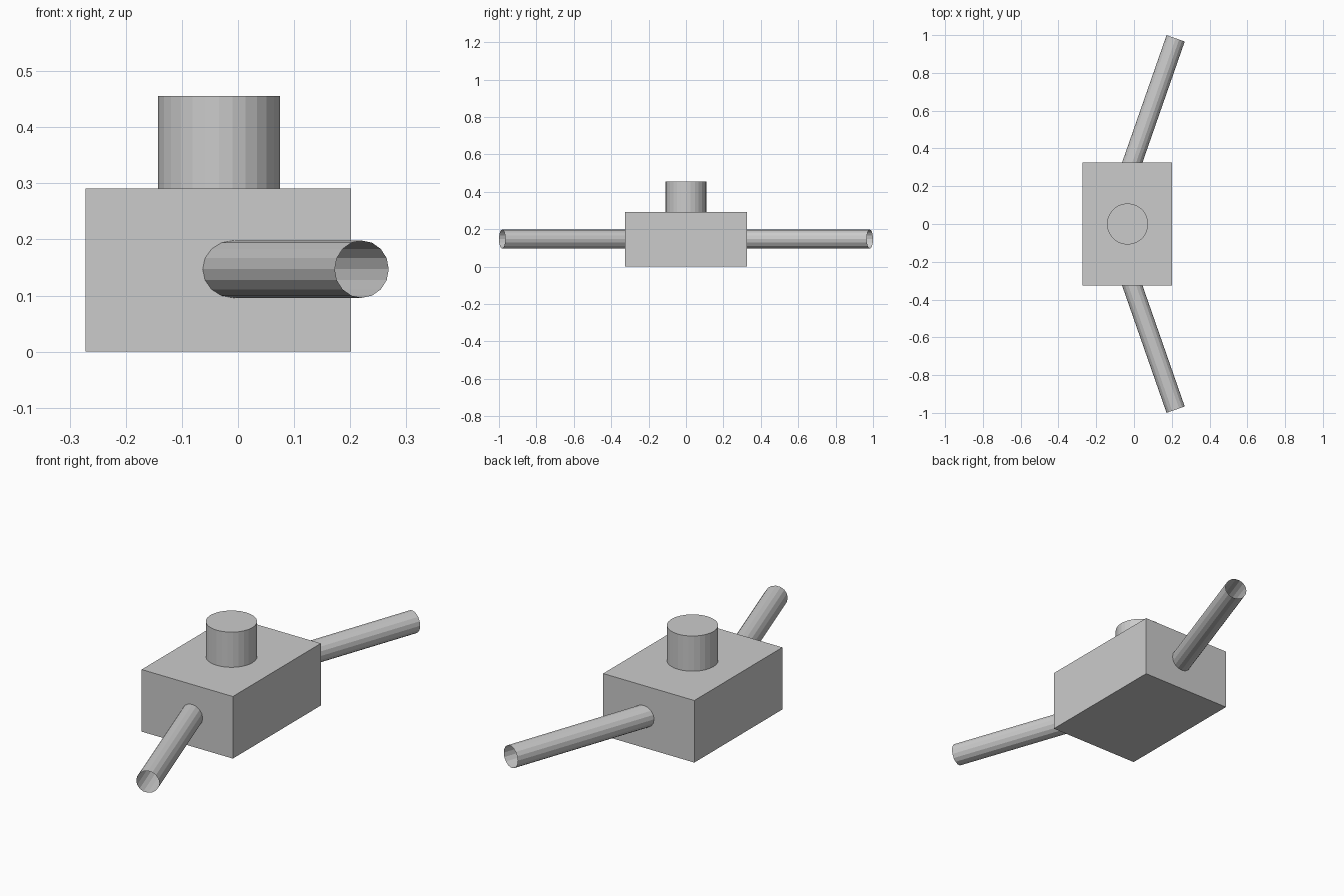
import bpy
from math import atan2, pi
from mathutils import Vector

if "Cube" in bpy.data.objects:
    bpy.data.objects.remove(bpy.data.objects["Cube"])


def tube(name, start, end, radius, sides, fill):
    a, b = Vector(start), Vector(end)
    d = b - a
    # yaw about z after tipping the cylinder, keeps a vertex at mid-height
    rot = (0, pi / 2, atan2(d.y, d.x)) if abs(d.z) < 1e-6 else (0, 0, 0)
    bpy.ops.mesh.primitive_cylinder_add(
        vertices=sides, radius=radius, depth=d.length,
        end_fill_type=fill, location=(a + b) / 2, rotation=rot)
    bpy.context.object.name = name


# main housing block
bpy.ops.mesh.primitive_cube_add(size=1, location=(-0.035, 0, 0.1455))
body = bpy.context.object
body.name = "housing"
body.scale = (0.473, 0.652, 0.291)

# round cap on top
tube("top_cap", (-0.034, 0, 0.29), (-0.034, 0, 0.456), 0.109, 28, 'NGON')

# open-ended pipes, angled toward +x and mirrored front to back
for name, s in (("front_pipe", -1), ("back_pipe", 1)):
    tube(name, (-0.018, s * 0.30, 0.147), (0.2205, s * 0.983, 0.147),
         0.051, 16, 'NOTHING')
